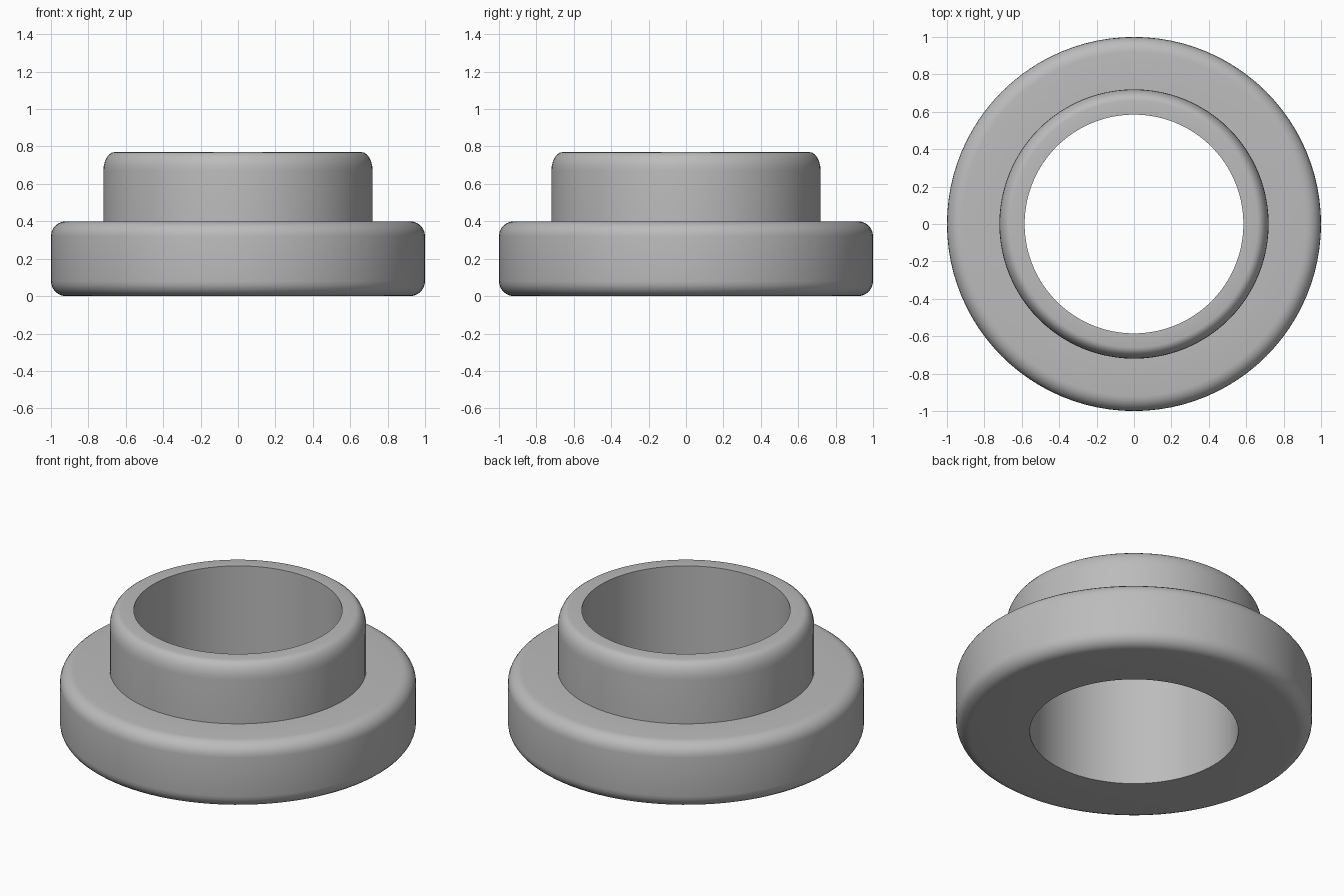
import bpy, bmesh, math

SIDES = 96

cube = bpy.data.objects.get("Cube")
if cube:
    bpy.data.objects.remove(cube, do_unlink=True)

# Plain grey metal
metal = bpy.data.materials.new("grey_metal")
metal.use_nodes = True
grey = (0.5, 0.5, 0.5, 1)
metal.diffuse_color = grey
metal.node_tree.nodes["Principled BSDF"].inputs["Base Color"].default_value = grey


def fillet(cx, cz, rx, rz, start, steps=6):
    """Quarter-round points, counter-clockwise from the start angle in degrees."""
    angles = [math.radians(start + 90 * i / steps) for i in range(steps + 1)]
    return [(cx + rx * math.cos(a), cz + rz * math.sin(a)) for a in angles]


# Cross-section: bore, rounded flange, rounded collar
profile = [(0.585, 0)]
profile += fillet(0.92, 0.08, 0.08, 0.08, 270)
profile += fillet(0.92, 0.32, 0.08, 0.08, 0)
profile += [(0.72, 0.4)]
profile += fillet(0.66, 0.67, 0.06, 0.1, 0)
profile += [(0.585, 0.77)]

# Revolve the cross-section into a closed ring
bm = bmesh.new()
rings = []
for i in range(SIDES):
    a = 2 * math.pi * i / SIDES
    rings.append([bm.verts.new((r * math.cos(a), r * math.sin(a), z)) for r, z in profile])
count = len(profile)
for i in range(SIDES):
    here, there = rings[i], rings[(i + 1) % SIDES]
    for j in range(count):
        k = (j + 1) % count
        bm.faces.new((here[j], there[j], there[k], here[k]))
bmesh.ops.recalc_face_normals(bm, faces=bm.faces)

mesh = bpy.data.meshes.new("flanged_bushing")
bm.to_mesh(mesh)
bm.free()
mesh.materials.append(metal)
bushing = bpy.data.objects.new("flanged_bushing", mesh)
bpy.context.collection.objects.link(bushing)

# Smooth curves with crisp bore and shoulder edges
bpy.ops.object.select_all(action="DESELECT")
bushing.select_set(True)
bpy.context.view_layer.objects.active = bushing
bpy.ops.object.shade_smooth_by_angle(angle=math.radians(35))
